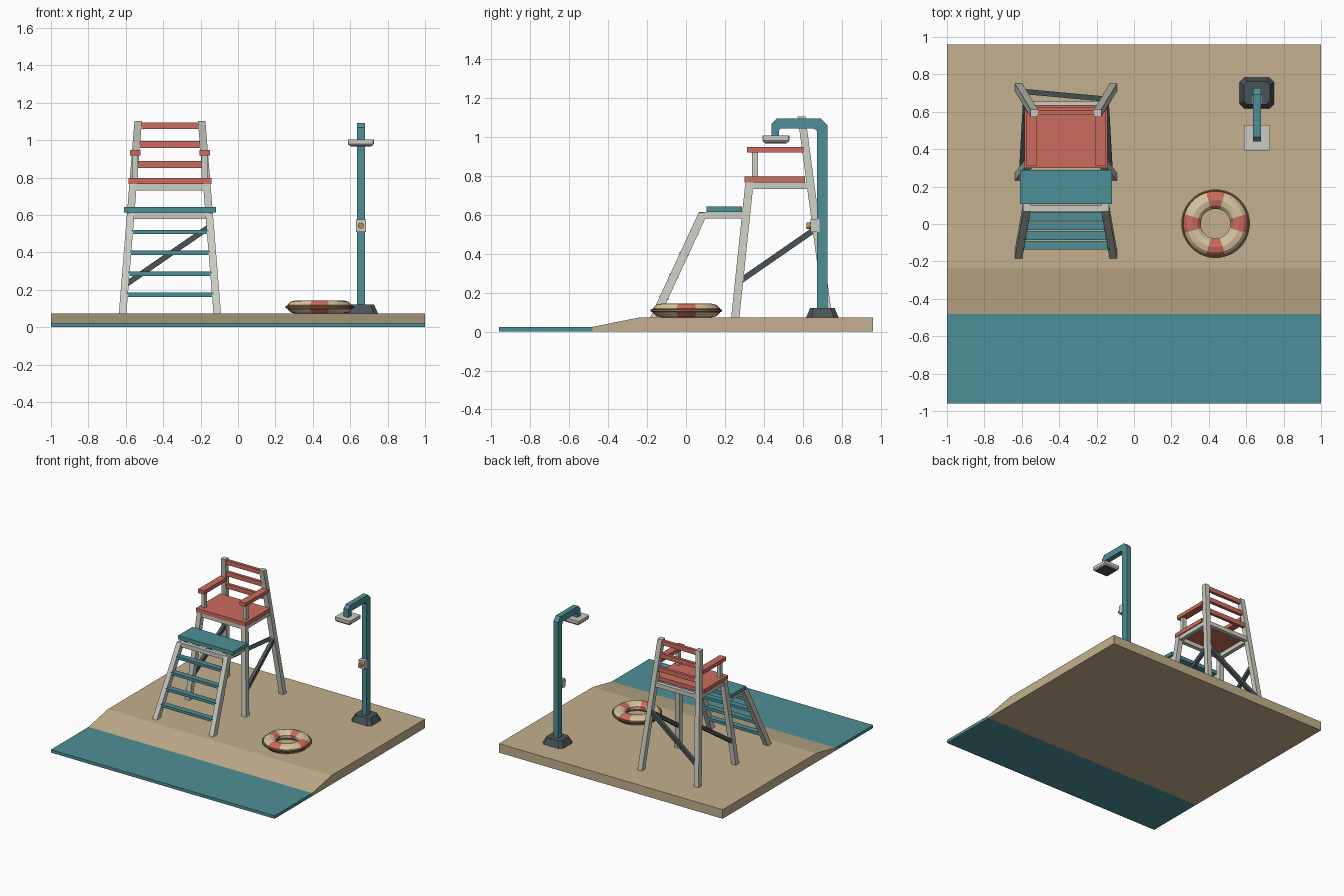
import bpy, bmesh, math
from mathutils import Vector

cube = bpy.data.objects.get("Cube")
if cube:
    bpy.data.objects.remove(cube, do_unlink=True)


def material(name, *rgb):
    lin = [((c / 255 + 0.055) / 1.055) ** 2.4 for c in rgb] + [1.0]
    m = bpy.data.materials.new(name)
    m.use_nodes = True
    m.diffuse_color = lin
    m.node_tree.nodes["Principled BSDF"].inputs["Base Color"].default_value = lin
    return m


SAND = material("sand", 196, 176, 142)
TEAL = material("teal", 78, 143, 151)
RED = material("coral red", 204, 108, 93)
WHITE = material("weathered white", 203, 204, 193)
DARK = material("dark slate", 74, 83, 87)
CREAM = material("cream", 214, 196, 160)
ROPE = material("rope brown", 138, 106, 70)
BRASS = material("brass", 190, 140, 78)


def finish(name, bm, *mats):
    bmesh.ops.recalc_face_normals(bm, faces=bm.faces)
    me = bpy.data.meshes.new(name)
    bm.to_mesh(me)
    bm.free()
    for m in mats:
        me.materials.append(m)
    ob = bpy.data.objects.new(name, me)
    bpy.context.collection.objects.link(ob)
    return ob


def loft(name, rings, mat):
    """Skin a stack of closed rings and cap both ends."""
    bm = bmesh.new()
    loops = [[bm.verts.new(p) for p in r] for r in rings]
    n = len(loops[0])
    for a, b in zip(loops, loops[1:]):
        for i in range(n):
            j = (i + 1) % n
            bm.faces.new((a[i], a[j], b[j], b[i]))
    bm.faces.new(loops[0])
    bm.faces.new(loops[-1])
    return finish(name, bm, mat)


def beam(name, a, b, u, v, mat):
    """Straight bar from a to b with half-width vectors u and v."""
    a, b, u, v = map(Vector, (a, b, u, v))
    ring = (-u - v, u - v, u + v, v - u)
    return loft(name, [[p + r for r in ring] for p in (a, b)], mat)


def box(name, x, y, z, mat):
    cx, cy = sum(x) / 2, sum(y) / 2
    return beam(name, (cx, cy, z[0]), (cx, cy, z[1]),
                ((x[1] - x[0]) / 2, 0, 0), (0, (y[1] - y[0]) / 2, 0), mat)


def extrude_x(name, outline, x0, x1, mat):
    return loft(name, [[(x, y, z) for y, z in outline] for x in (x0, x1)], mat)


def octagon(cx, cy, z, hx, hy, c):
    pts = [(hx, hy - c), (hx - c, hy), (c - hx, hy), (-hx, hy - c),
           (-hx, c - hy), (c - hx, -hy), (hx - c, -hy), (hx, c - hy)]
    return [(cx + x, cy + y, z) for x, y in pts]


# Ground
G = 0.073
extrude_x("sand_ground", [(-0.48, 0), (0.96, 0), (0.96, G), (-0.235, G), (-0.48, 0.024)], -1, 1, SAND)
box("water", (-1, 1), (-0.96, -0.48), (0, 0.024), TEAL)

# Chair tower: all legs lean inward at the same rate
CX = -0.364


def spread(z):
    return 0.253 - 0.081 * (z - G)


def back_y(z):
    return 0.73 - 0.133 * (z - G)


def front_y(z):
    return 0.253 + 0.105 * (z - G)


def ladder_y(z):
    return -0.16 + 0.463 * (z - G)


def on_leg(s, z, line):
    return (CX + s * spread(z), line(z), z)


def leg(name, s, top, line, depth):
    beam(name, on_leg(s, G, line), on_leg(s, top, line), (0.02, 0, 0), (0, depth, 0), WHITE)


def cross_bar(name, z, y, hx, hy, hz, mat):
    box(name, (CX - hx, CX + hx), (y - hy, y + hy), (z - hz, z + hz), mat)


for s, side in ((1, "left"), (-1, "right")):
    leg("back_leg_" + side, s, 1.103, back_y, 0.02)
    leg("front_leg_" + side, s, 0.765, front_y, 0.021)
    leg("ladder_leg_" + side, s, 0.612, ladder_y, 0.024)
    # Side rails under seat and step
    x = CX + s * spread(0.75)
    box("seat_rail_" + side, (x - 0.016, x + 0.016), (0.325, 0.643), (0.732, 0.766), WHITE)
    x = CX + s * spread(0.6)
    box("step_rail_" + side, (x - 0.016, x + 0.016), (0.09, 0.31), (0.58, 0.613), WHITE)
    # Diagonal side brace
    beam("side_brace_" + side, on_leg(s, 0.255, front_y), on_leg(s, 0.53, back_y),
         (0.013, 0, 0), (0, 0, 0.018), DARK)
    # Armrest and its post
    x = CX + s * 0.185
    box("armrest_" + side, (x - 0.028, x + 0.028), (0.312, 0.602), (0.918, 0.948), RED)
    box("armrest_post_" + side, (x - 0.015, x + 0.015), (0.338, 0.37), (0.79, 0.92), WHITE)

beam("back_brace", on_leg(-1, 0.225, back_y), on_leg(1, 0.54, back_y),
     (0, 0.014, 0), (0, 0, 0.018), DARK)
cross_bar("seat_front_beam", 0.749, front_y(0.75), 0.2, 0.016, 0.017, WHITE)
cross_bar("seat_back_beam", 0.749, back_y(0.75), 0.2, 0.016, 0.017, WHITE)
cross_bar("step_front_beam", 0.596, ladder_y(0.596), 0.21, 0.016, 0.017, WHITE)
cross_bar("seat", 0.781, 0.455, 0.222, 0.155, 0.016, RED)
cross_bar("step_platform", 0.628, 0.197, 0.246, 0.091, 0.015, TEAL)

# Backrest slats and ladder treads
for i, z in enumerate((0.87, 0.977, 1.077)):
    cross_bar(f"back_slat_{i + 1}", z, back_y(z), spread(z) - 0.01, 0.012, 0.018, RED)
for i in range(4):
    z = 0.174 + 0.112 * i
    cross_bar(f"ladder_tread_{i + 1}", z, ladder_y(z), spread(z) - 0.012, 0.023, 0.011, TEAL)

# Beach shower
SX, SY = 0.657, 0.7
loft("shower_base", [octagon(SX, SY, G, 0.092, 0.083, 0.025),
                     octagon(SX, SY, 0.122, 0.07, 0.062, 0.02)], DARK)
pipe = [(0.672, 0.11), (0.726, 0.11), (0.726, 1.06), (0.693, 1.093), (0.466, 1.093),
        (0.44, 1.068), (0.44, 1.0), (0.478, 1.0), (0.478, 1.034), (0.486, 1.042),
        (0.657, 1.042), (0.672, 1.028)]
extrude_x("shower_pipe", pipe, SX - 0.021, SX + 0.021, TEAL)
HY = 0.461
loft("shower_head", [octagon(SX, HY, z, h, h, 0.004)
                     for z, h in ((0.971, 0.062), (0.98, 0.069), (1.005, 0.069))], WHITE)
cross = 0.056
box("shower_spray_plate", (SX - cross, SX + cross), (HY - cross, HY + cross), (0.966, 0.972), DARK)
box("shower_valve", (SX - 0.027, SX + 0.027), (0.64, 0.684), (0.51, 0.577), WHITE)
loft("shower_knob", [[(SX + 0.016 * math.cos(a), y, 0.543 + 0.016 * math.sin(a))
                      for a in (math.tau * k / 12 for k in range(12))]
                     for y in (0.618, 0.642)], BRASS)


# Life ring with four red bands and a rope round the rim
def torus(name, major, rad, height, z, segs, sides, *mats):
    bm = bmesh.new()
    rings = []
    for i in range(segs):
        a = math.tau * (i + 0.5) / segs
        ring = []
        for k in range(sides):
            b = math.tau * (k + 0.5) / sides
            r = major + rad * math.cos(b)
            ring.append(bm.verts.new((0.436 + r * math.cos(a), 0.002 + r * math.sin(a),
                                      z + height * math.sin(b))))
        rings.append(ring)
    for i in range(segs):
        for k in range(sides):
            p, q, m = rings[i], rings[(i + 1) % segs], (k + 1) % sides
            f = bm.faces.new((p[k], q[k], q[m], p[m]))
            # Three faces centred on each quarter turn are banded
            quarter = segs // 4
            if len(mats) > 1 and (i + 2) % quarter < 3:
                f.material_index = 1
    return finish(name, bm, *mats)


torus("life_ring", 0.126, 0.049, 0.036, 0.108, 32, 10, CREAM, RED)
torus("life_ring_rope", 0.177, 0.008, 0.008, 0.108, 32, 6, ROPE)
